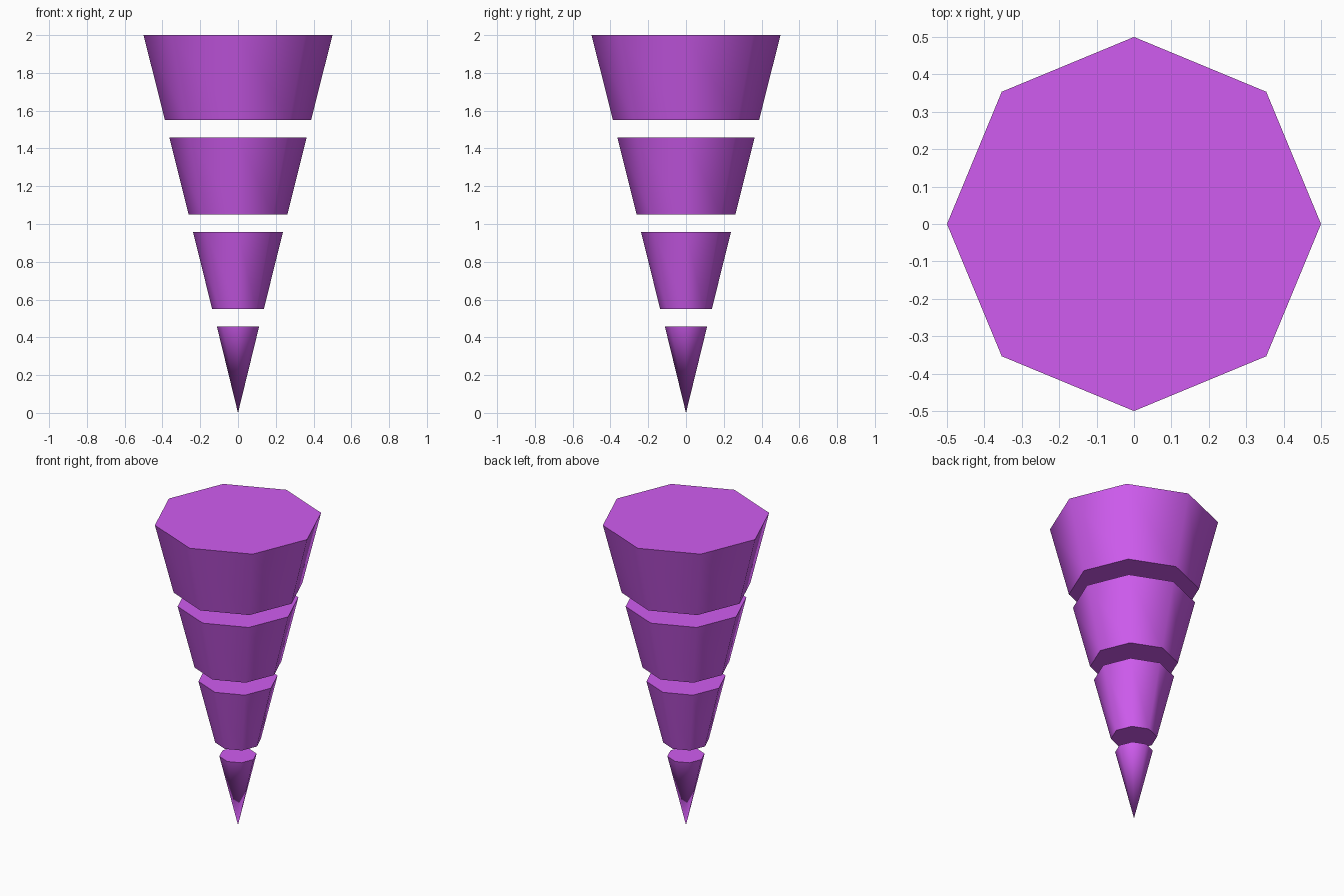
import bpy, math

if "Cube" in bpy.data.objects:
    bpy.data.objects.remove(bpy.data.objects["Cube"])

mat = bpy.data.materials.new("purple")
mat.diffuse_color = (0.63, 0.107, 0.87, 1)
mat.use_nodes = True
mat.node_tree.nodes["Principled BSDF"].inputs["Base Color"].default_value = mat.diffuse_color


def tier(name, z0, r0, z1, r1):
    # octagonal frustum with smooth sides and flat caps
    bpy.ops.mesh.primitive_cone_add(vertices=8, radius1=r0, radius2=r1,
                                    depth=z1 - z0, location=(0, 0, (z0 + z1) / 2))
    ob = bpy.context.object
    ob.name = name
    ob.data.materials.append(mat)
    bpy.ops.object.shade_smooth_by_angle(angle=math.radians(60))


# Four slices of one inverted cone, separated by gaps
tier("tip", 0.0, 0.0, 0.458, 0.112)
tier("lower_tier", 0.55, 0.137, 0.958, 0.238)
tier("middle_tier", 1.05, 0.261, 1.458, 0.363)
tier("top_tier", 1.55, 0.387, 2.0, 0.5)
